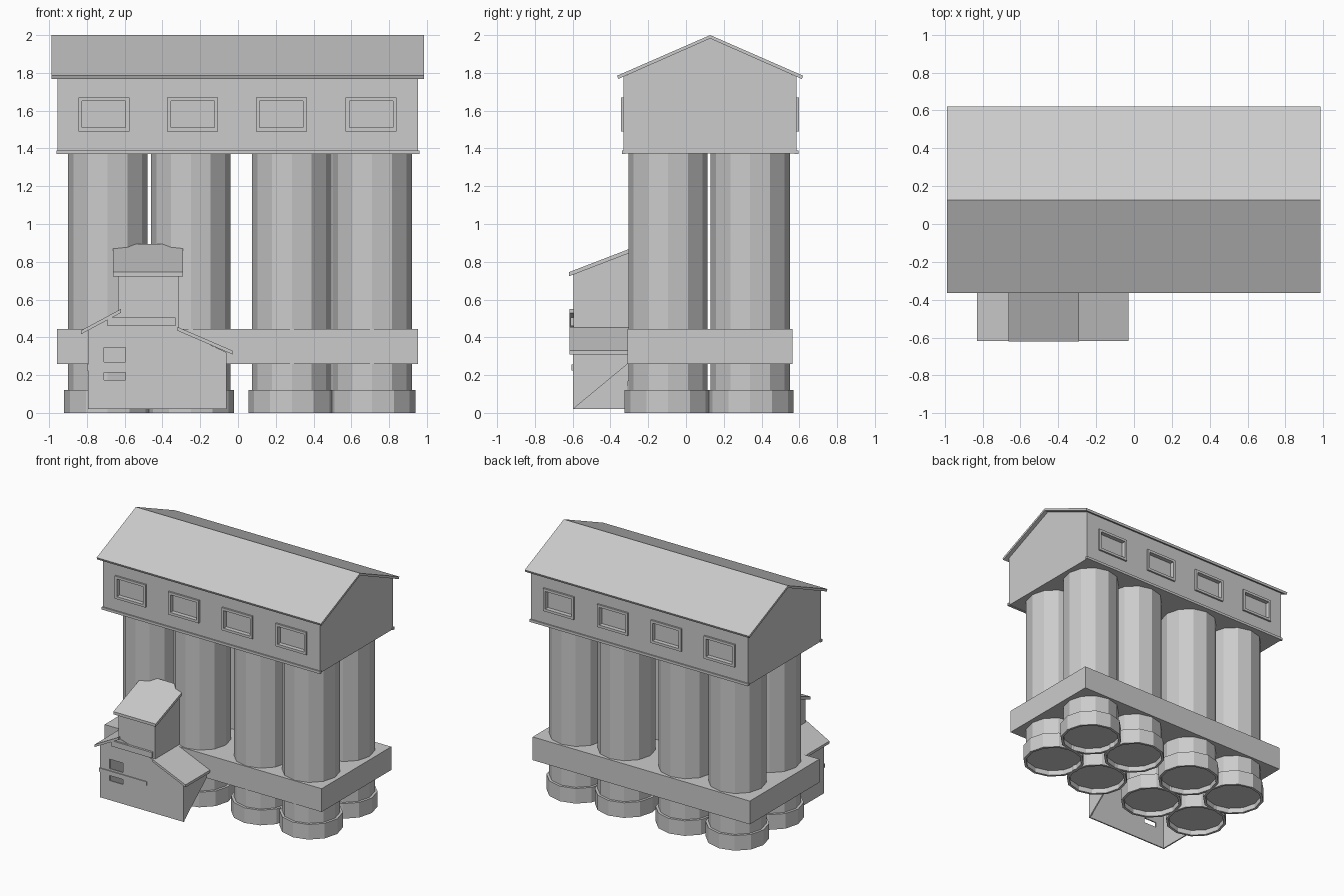
import bpy, bmesh, math
from mathutils import Vector

cube = bpy.data.objects.get("Cube")
if cube:
    bpy.data.objects.remove(cube, do_unlink=True)

grey = bpy.data.materials.new("concrete_grey")
grey.use_nodes = True
COLOR = (0.6, 0.6, 0.6, 1)
grey.diffuse_color = COLOR
grey.node_tree.nodes["Principled BSDF"].inputs["Base Color"].default_value = COLOR


def finish(bm, name):
    bmesh.ops.recalc_face_normals(bm, faces=bm.faces[:])
    mesh = bpy.data.meshes.new(name)
    bm.to_mesh(mesh)
    bm.free()
    mesh.materials.append(grey)
    ob = bpy.data.objects.new(name, mesh)
    bpy.context.collection.objects.link(ob)
    return ob


def prism(name, profile, axis, lo, hi):
    """Extrude a profile along x (points are y, z) or y (points are x, z)."""
    def place(p, t):
        return (t, p[0], p[1]) if axis == "x" else (p[0], t, p[1])
    bm = bmesh.new()
    face = bm.faces.new([bm.verts.new(place(p, lo)) for p in profile])
    new = bmesh.ops.extrude_face_region(bm, geom=[face])["geom"]
    shift = Vector(place((0, 0), hi - lo))
    bmesh.ops.translate(bm, verts=[v for v in new if isinstance(v, bmesh.types.BMVert)], vec=shift)
    return finish(bm, name)


def box(name, x, y, z):
    return prism(name, [(x[0], z[0]), (x[1], z[0]), (x[1], z[1]), (x[0], z[1])], "y", *y)


def slab(name, a, b, thick, axis, lo, hi):
    """Sloping plate with its top running from a to b."""
    return prism(name, [a, b, (b[0], b[1] - thick), (a[0], a[1] - thick)], axis, lo, hi)


def lathe(name, x, y, profile, sides=12):
    """Faceted solid of revolution from a closed (radius, z) loop."""
    bm = bmesh.new()
    rings = []
    for i in range(sides):
        a = math.tau * i / sides
        rings.append([bm.verts.new((x + r * math.cos(a), y + r * math.sin(a), z)) for r, z in profile])
    n = len(profile)
    for i in range(sides):
        p, q = rings[i], rings[(i + 1) % sides]
        for j in range(n):
            k = (j + 1) % n
            if profile[j][0] + profile[k][0] > 0:
                bm.faces.new((p[j], q[j], q[k], p[k]))
    bmesh.ops.remove_doubles(bm, verts=bm.verts[:], dist=1e-5)
    return finish(bm, name)


def cut(target, cutter):
    mod = target.modifiers.new("opening", "BOOLEAN")
    mod.operation = "DIFFERENCE"
    mod.solver = "EXACT"
    mod.object = cutter
    cutter.hide_render = True
    cutter.hide_set(True)


# Silos in two rows of four, each on a hollow footing ring
for row, y in (("front", -0.095), ("back", 0.34)):
    for i, x in enumerate((-0.69, -0.25, 0.285, 0.71), 1):
        lathe(f"{row}_silo_{i}", x, y, [(0, 0.04), (0.21, 0.04), (0.21, 1.38), (0, 1.38)])
        lathe(f"{row}_footing_ring_{i}", x, y, [(0.21, 0), (0.23, 0), (0.23, 0.12), (0.21, 0.12)])

# Deck around the silos
box("deck", (-0.957, 0.953), (-0.31, 0.565), (0.26, 0.445))

# Gabled top house and its roof
RIDGE = 0.128
house = prism("top_house", [(-0.33, 1.372), (0.585, 1.372), (0.585, 1.78), (RIDGE, 1.985), (-0.33, 1.78)],
              "x", -0.955, 0.953)
prism("top_roof", [(-0.365, 1.785), (RIDGE, 2.0), (0.62, 1.785), (0.613, 1.768), (RIDGE, 1.982), (-0.358, 1.768)],
      "x", -0.988, 0.985)

# Windows and sill trim on both long sides
for side, wall, out in (("front", -0.33, -1), ("back", 0.585, 1)):
    box(f"{side}_sill_trim", (-0.962, 0.96), sorted((wall - out * 0.01, wall + out * 0.01)), (1.37, 1.39))
    for i, x in enumerate((-0.71, -0.24, 0.23, 0.705), 1):
        hole = box(f"{side}_window_cutter_{i}", (x - 0.115, x + 0.115),
                   sorted((wall - out * 0.02, wall + out * 0.05)), (1.51, 1.65))
        frame = box(f"{side}_window_frame_{i}", (x - 0.135, x + 0.135),
                    sorted((wall, wall + out * 0.014)), (1.49, 1.67))
        cut(house, hole)
        cut(frame, hole)

# Annex walls: thin shell open at the back and below
front_wall = prism("annex_front_wall", [(-0.795, 0.02), (-0.06, 0.02), (-0.06, 0.32), (-0.32, 0.44),
                                        (-0.62, 0.53), (-0.795, 0.44)], "y", -0.598, -0.588)
for i, z in enumerate(((0.27, 0.345), (0.175, 0.215)), 1):
    cut(front_wall, box(f"annex_window_cutter_{i}", (-0.71, -0.595), (-0.7, -0.5), z))
prism("annex_left_wall", [(-0.598, 0.02), (-0.598, 0.32), (-0.29, 0.32), (-0.29, 0.275)], "x", -0.07, -0.06)
prism("annex_right_wall", [(-0.598, 0.02), (-0.32, 0.02), (-0.28, 0.44), (-0.598, 0.44)], "x", -0.795, -0.785)
box("annex_front_ledge", (-0.8, -0.38), (-0.605, -0.595), (0.225, 0.255))

# Annex lean-to roofs
slab("annex_right_roof", (-0.83, 0.437), (-0.62, 0.55), 0.02, "y", -0.617, -0.28)
slab("annex_left_roof", (-0.32, 0.455), (-0.03, 0.33), 0.02, "y", -0.617, -0.28)

# Annex tower with its single-pitch roof
prism("annex_tower", [(-0.595, 0.44), (-0.25, 0.44), (-0.25, 0.87), (-0.595, 0.735)], "x", -0.635, -0.312)
slab("tower_roof", (-0.62, 0.745), (-0.235, 0.893), 0.022, "x", -0.663, -0.29)
box("tower_ledge", (-0.69, -0.33), (-0.612, -0.59), (0.46, 0.505))
